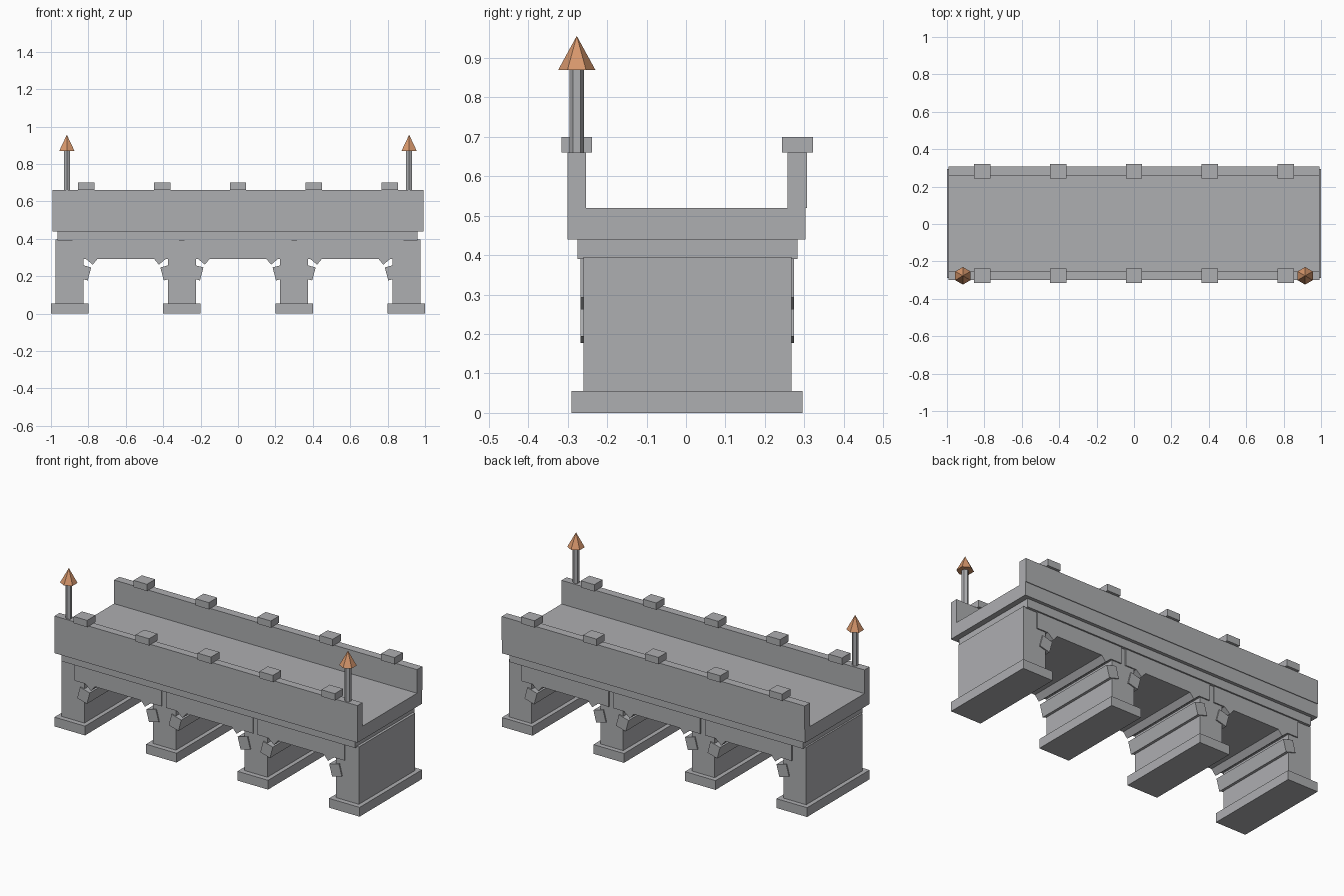
import bpy
from math import cos, sin, radians

cube = bpy.data.objects.get("Cube")
if cube:
    bpy.data.objects.remove(cube, do_unlink=True)


def material(name, color):
    mat = bpy.data.materials.new(name)
    mat.use_nodes = True
    mat.diffuse_color = color
    mat.node_tree.nodes["Principled BSDF"].inputs["Base Color"].default_value = color
    return mat


stone = material("grey stone", (0.42, 0.425, 0.44, 1))
copper = material("copper orange", (0.68, 0.31, 0.15, 1))


def finish(name, mat):
    obj = bpy.context.object
    obj.name = name
    obj.data.materials.append(mat)
    return obj


def box(name, x, y, z, tilt=0):
    """Box spanning the given (min, max) ranges, tilted about its y axis."""
    spans = (x, y, z)
    bpy.ops.mesh.primitive_cube_add(size=1, location=[(a + b) / 2 for a, b in spans])
    obj = finish(name, stone)
    obj.scale = [b - a for a, b in spans]
    obj.rotation_euler.y = tilt
    return obj


def around(center, width):
    return (center - width / 2, center + width / 2)


# Piers with wider footings
for x in (-0.9, -0.3, 0.3, 0.9):
    box("footing", around(x, 0.2), (-0.29, 0.295), (0, 0.055))
    box("pier", around(x, 0.15), (-0.26, 0.267), (0.055, 0.395))

# Arches: a flat lintel plus a ring of tilted full-depth stones
ARCH_DEPTH = (-0.267, 0.274)
RADIUS, SPRING_Z = 0.234, 0.16
for x in (-0.6, 0, 0.6):
    box("lintel", around(x, 0.57), ARCH_DEPTH, (0.293, 0.4))
    for degrees in range(15, 166, 25):
        a = radians(degrees)
        box("arch_stone", around(x + RADIUS * cos(a), 0.066), ARCH_DEPTH,
            around(SPRING_Z + RADIUS * sin(a), 0.072), -a)

# Cornice, deck and parapets
box("cornice", (-0.965, 0.96), (-0.275, 0.283), (0.39, 0.44))
box("deck", (-0.993, 0.993), (-0.3, 0.303), (0.44, 0.52))
box("front_parapet", (-0.993, 0.993), (-0.3, -0.253), (0.52, 0.66))
box("back_parapet", (-0.993, 0.993), (0.258, 0.307), (0.52, 0.66))

# Capping blocks along both parapets
for i in range(-2, 3):
    for side, y in (("front", -0.277), ("back", 0.283)):
        box(side + "_cap_block", around(i * 0.406, 0.088), around(y, 0.078), (0.66, 0.7))

# Hexagonal lamp posts with pointed tops on the front parapet
for x in (-0.915, 0.915):
    bpy.ops.mesh.primitive_cylinder_add(vertices=6, radius=0.018, depth=0.21,
                                        location=(x, -0.277, 0.765))
    finish("lamp_post", stone)
    bpy.ops.mesh.primitive_cone_add(vertices=6, radius1=0.047, radius2=0, depth=0.086,
                                    location=(x, -0.277, 0.913))
    finish("lamp_top", copper)
